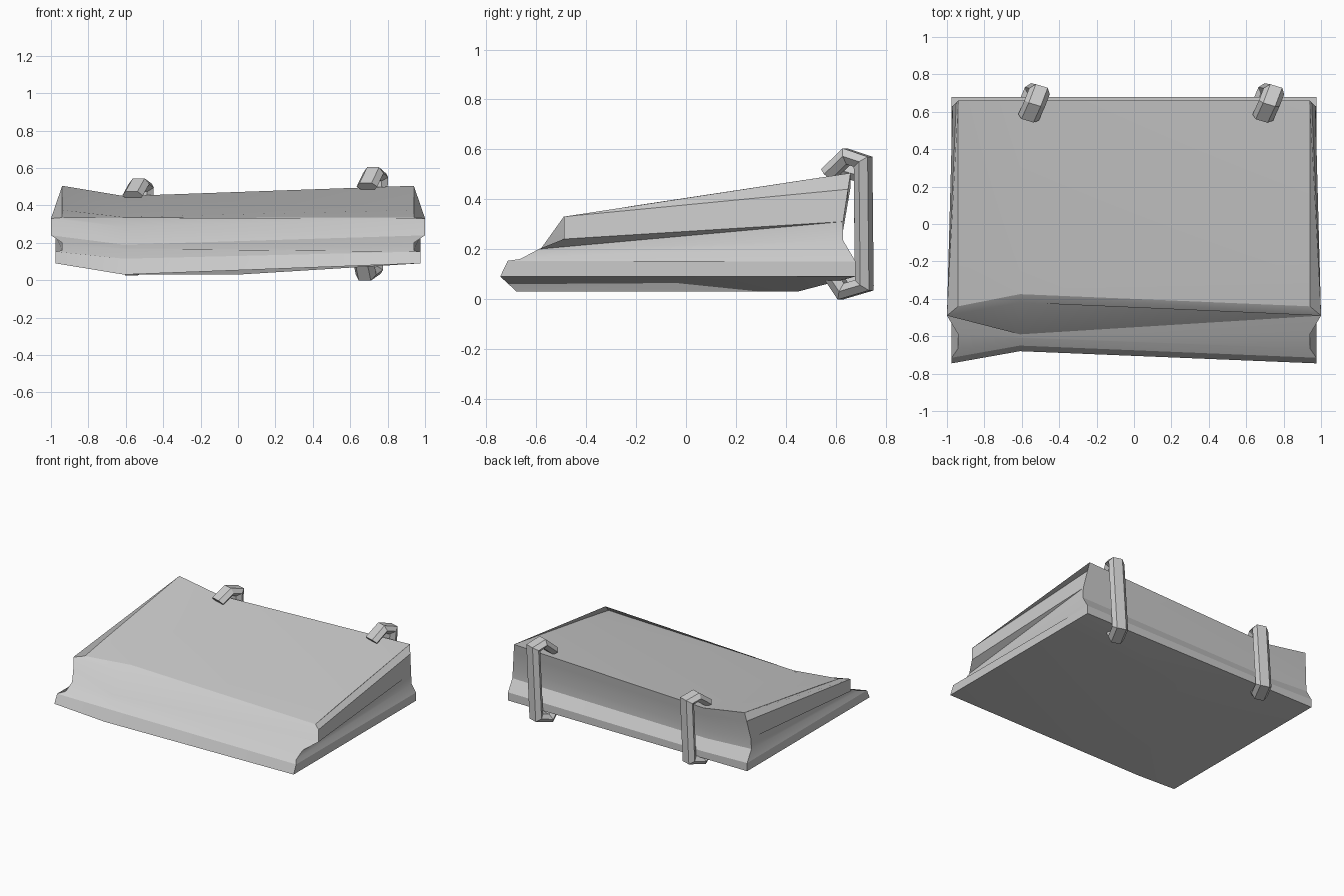
import bpy, bmesh
from math import radians
from mathutils import Vector

cube = bpy.data.objects.get("Cube")
if cube:
    bpy.data.objects.remove(cube)

grey = bpy.data.materials.new("plain grey")
grey.use_nodes = True
color = (0.6, 0.6, 0.6, 1)
grey.diffuse_color = color
grey.node_tree.nodes["Principled BSDF"].inputs["Base Color"].default_value = color


def finish(name, bm, angle):
    bmesh.ops.remove_doubles(bm, verts=bm.verts, dist=0.0005)
    bmesh.ops.recalc_face_normals(bm, faces=bm.faces)
    mesh = bpy.data.meshes.new(name)
    bm.to_mesh(mesh)
    bm.free()
    mesh.materials.append(grey)
    obj = bpy.data.objects.new(name, mesh)
    bpy.context.collection.objects.link(obj)
    bpy.ops.object.select_all(action='DESELECT')
    obj.select_set(True)
    bpy.context.view_layer.objects.active = obj
    bpy.ops.object.shade_smooth_by_angle(angle=radians(angle))
    return obj


# Book outline, clockwise from the top of the spine:
# half width and (y, z) at both ends, then (y, z) at the dented fold
outline = [
    (.94, .66, .505, .66, .45),     # top of spine
    (.94, -.2, .375, -.37, .337),   # top crease
    (.94, -.44, .335, -.375, .333), # rim
    (1.0, -.49, .33, -.42, .285),   # upper cover front
    (1.0, -.49, .24, -.59, .19),
    (.94, -.59, .2, -.605, .172),   # pages
    (.94, -.665, .16, -.61, .167),
    (.975, -.715, .153, -.65, .115),# lower cover front
    (.975, -.745, .09, -.68, .03),
    (.975, .46, .09, .45, .03),     # underside
    (.975, .68, .09, .68, .09),     # spine
    (.975, .68, .15, .68, .14),
    (.975, .63, .235, .63, .215),
    (.97, .63, .31, .63, .275),
    (.95, .65, .44, .65, .39),
]
FOLD_X, UNDER = -.61, 9


def book():
    bm = bmesh.new()
    rows = [[], [], []]
    for i, (w, y, z, fy, fz) in enumerate(outline):
        fold = 0 if i == UNDER else FOLD_X
        for row, co in zip(rows, ((-w, y, z), (fold, fy, fz), (w, y, z))):
            row.append(bm.verts.new(co))
    n = len(outline)
    for a, b in zip(rows, rows[1:]):
        for i in range(n):
            j = (i + 1) % n
            bm.faces.new((a[i], a[j], b[j], b[i]))
    # Side walls: upper cover, overhang, pages, lower cover
    walls = ((0, 1, 2), (0, 2, 3, 14), (3, 4, 13, 14), (4, 5, 13),
             (5, 6, 12, 13), (6, 7, 11, 12), (7, 8, 9, 10, 11))
    for row in (rows[0], rows[2]):
        for wall in walls:
            bm.faces.new([row[i] for i in wall])
    finish("folded_book", bm, 20)


# Binding clasps: hexagonal bars bent around the spine
path = [(.57, .12), (.63, .03), (.715, .055), (.71, .55), (.645, .572), (.57, .5)]
section = [(-.055, 0), (-.032, .028), (.032, .028), (.055, 0), (.032, -.028), (-.032, -.028)]


def clasp(name, x, low, scale):
    bm = bmesh.new()
    pts = [Vector((y, low + z * scale)) for y, z in path]
    rings = []
    for i, p in enumerate(pts):
        before = (p - pts[max(i - 1, 0)]).normalized()
        after = (pts[min(i + 1, len(pts) - 1)] - p).normalized()
        t = (before + after).normalized()
        side = Vector((t.y, -t.x))
        grow = 1 / max(t.dot(after), t.dot(before), .6)
        ring = []
        for u, v in section:
            q = p + side * v * grow
            lean = x + (q.x - .64) * .4 + (q.y - .3) * .06
            ring.append(bm.verts.new((lean + u, q.x - u * .3, q.y)))
        rings.append(ring)
    for a, b in zip(rings, rings[1:]):
        for i in range(6):
            j = (i + 1) % 6
            bm.faces.new((a[i], a[j], b[j], b[i]))
    bm.faces.new(rings[0])
    bm.faces.new(rings[-1])
    finish(name, bm, 20)


book()
clasp("left_clasp", .705, 0, 1)
clasp("right_clasp", -.545, .03, .845)
